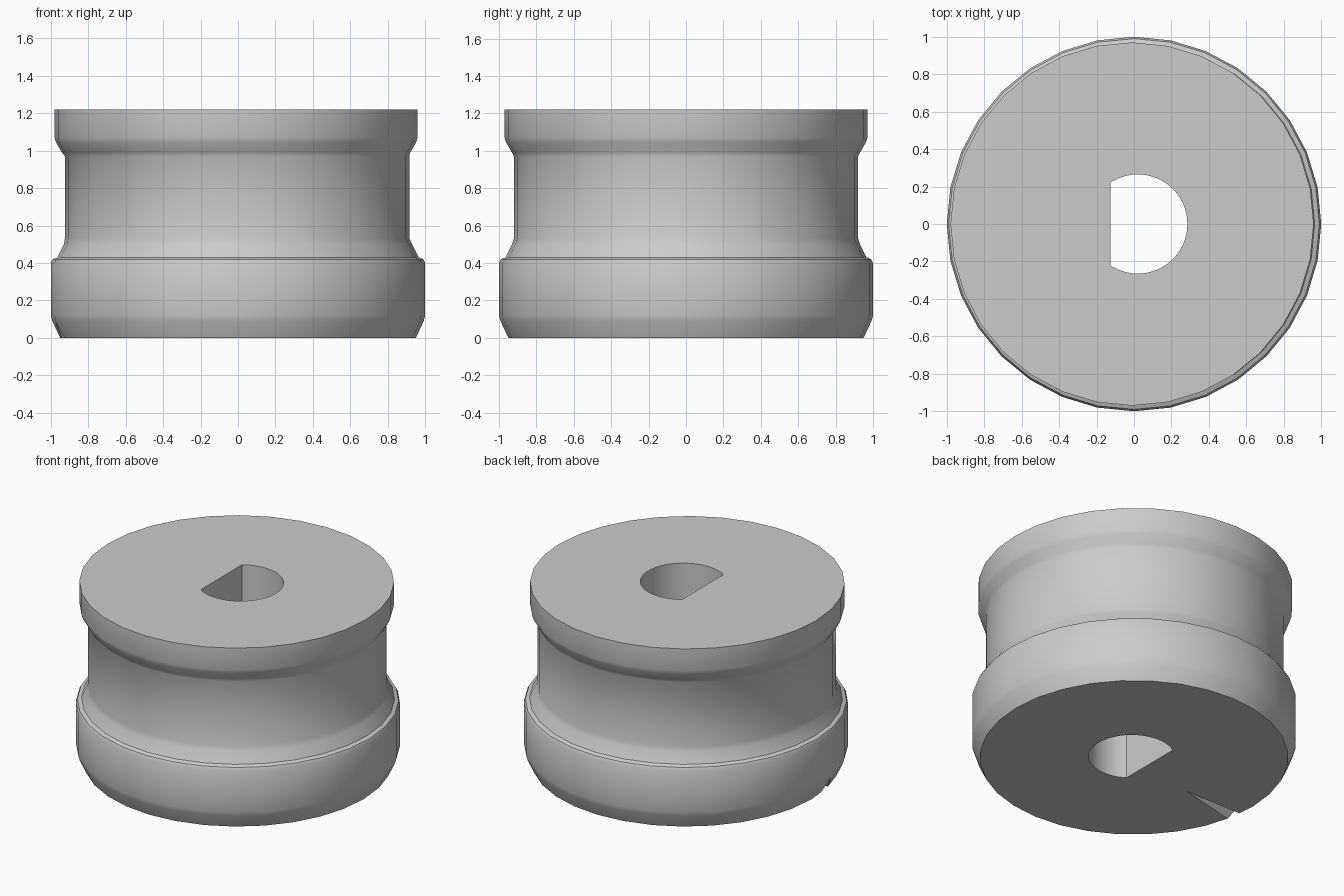
import bpy
import math
from mathutils import Vector

SIDES = 32

cube = bpy.data.objects.get("Cube")
if cube:
    bpy.data.objects.remove(cube, do_unlink=True)

grey = bpy.data.materials.new("plain grey")
grey.use_nodes = True
grey.diffuse_color = (0.6, 0.6, 0.6, 1)
grey.node_tree.nodes["Principled BSDF"].inputs["Base Color"].default_value = (0.6, 0.6, 0.6, 1)


def make_object(name, verts, faces):
    mesh = bpy.data.meshes.new(name)
    mesh.from_pydata(verts, [], faces)
    mesh.materials.append(grey)
    obj = bpy.data.objects.new(name, mesh)
    bpy.context.collection.objects.link(obj)
    return obj


def loft(name, rings):
    """Skin a stack of equal closed rings, listed from bottom to top."""
    n = len(rings[0])
    verts = [p for ring in rings for p in ring]
    faces = [tuple(reversed(range(n))), tuple(range(len(verts) - n, len(verts)))]
    for k in range(len(rings) - 1):
        for i in range(n):
            j = (i + 1) % n
            faces.append((k * n + i, k * n + j, k * n + n + j, k * n + n + i))
    return make_object(name, verts, faces)


def circle(radius, z, shift):
    return [(shift + radius * math.cos(math.tau * i / SIDES),
             radius * math.sin(math.tau * i / SIDES), z) for i in range(SIDES)]


# Spool body: radius, height, sideways shift of each ring
profile = [(0.95, 0, 0), (0.992, 0.09, 0), (1, 0.12, 0), (1, 0.40, 0),
           (0.99, 0.42, 0), (0.965, 0.43, 0), (0.93, 0.50, 0), (0.92, 0.53, -0.005),
           (0.92, 0.97, -0.005), (0.93, 0.99, -0.01), (0.962, 1.045, -0.01),
           (0.97, 1.07, -0.01), (0.97, 1.22, -0.01)]
body = loft("spool_body", [circle(*ring) for ring in profile])

# D-shaped shaft hole
hole_x, hole_r, flat_x = 0.02, 0.265, -0.125
sweep = math.acos((flat_x - hole_x) / hole_r)
angles = [sweep * (i / 20 - 1) for i in range(41)]
hole_cutter = loft("shaft_hole_cutter", [
    [(hole_x + hole_r * math.cos(a), hole_r * math.sin(a), z) for a in angles]
    for z in (-0.1, 1.4)])

# Small wedge notch in the underside, widening from its tip to the rim
tip = Vector((-0.51, -0.11, 0))
rim = [Vector((-0.95, -0.21, -0.001)), Vector((-0.95, -0.11, -0.001)), Vector((-0.95, -0.16, 0.08))]
rim = [tip + (p - tip) * 1.25 for p in rim]
notch_cutter = make_object("notch_cutter", [tip] + rim,
                           [(0, 1, 2), (0, 2, 3), (0, 3, 1), (1, 3, 2)])
notch_cutter.data.flip_normals()

bpy.context.view_layer.update()
bpy.ops.object.select_all(action='DESELECT')
bpy.context.view_layer.objects.active = body
body.select_set(True)

for cutter in (hole_cutter, notch_cutter):
    # Keep each cutter facing outward before cutting
    mesh = cutter.data
    centre = sum((v.co for v in mesh.vertices), Vector()) / len(mesh.vertices)
    if sum((p.center - centre).dot(p.normal) for p in mesh.polygons) < 0:
        mesh.flip_normals()
    cut = body.modifiers.new(cutter.name, 'BOOLEAN')
    cut.operation = 'DIFFERENCE'
    cut.solver = 'EXACT'
    cut.object = cutter
    bpy.ops.object.modifier_apply(modifier=cut.name)
    bpy.data.objects.remove(cutter, do_unlink=True)

bpy.ops.object.shade_smooth_by_angle(angle=math.radians(40))
